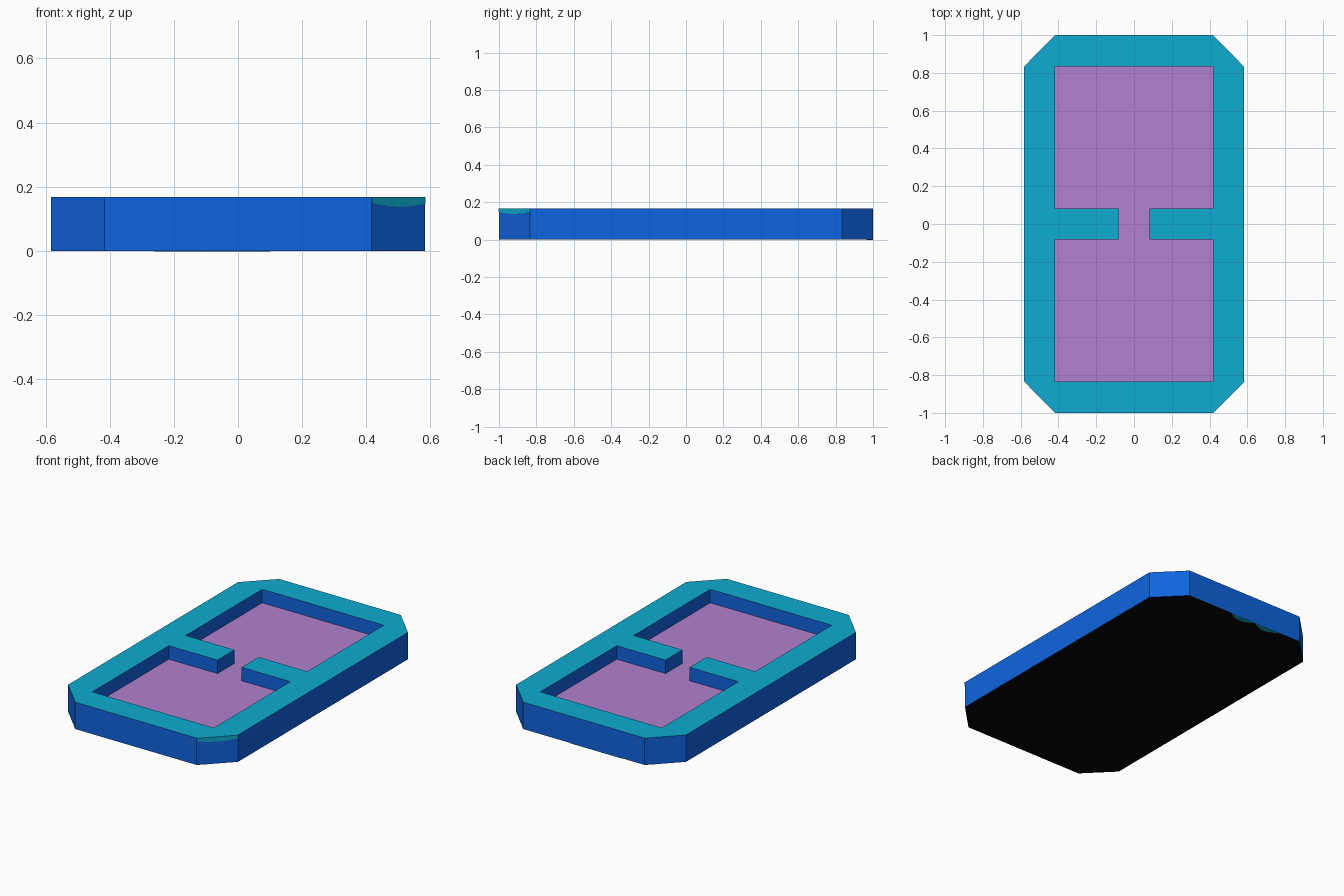
import bpy, bmesh, math
from mathutils import Vector

if "Cube" in bpy.data.objects:
    bpy.data.objects.remove(bpy.data.objects["Cube"])

H, FLOOR = 0.167, 0.083


def srgb(r, g, b):
    f = lambda c: c / 12.92 if c <= 0.04045 else ((c + 0.055) / 1.055) ** 2.4
    return (f(r / 255), f(g / 255), f(b / 255), 1)


def material(name, rgb):
    m = bpy.data.materials.new(name)
    m.diffuse_color = srgb(*rgb)
    m.use_nodes = True
    m.node_tree.nodes["Principled BSDF"].inputs["Base Color"].default_value = m.diffuse_color
    return m


cyan = material("cyan", (15, 171, 209))
blue = material("blue", (15, 100, 224))
purple = material("purple", (178, 129, 207))
black = material("black", (6, 6, 6))


def finish(bm, name, mats):
    bmesh.ops.recalc_face_normals(bm, faces=bm.faces)
    me = bpy.data.meshes.new(name)
    for m in mats:
        me.materials.append(m)
    bm.normal_update()
    bm.to_mesh(me)
    bm.free()
    ob = bpy.data.objects.new(name, me)
    bpy.context.collection.objects.link(ob)
    return ob


def mirrored(quarter):
    # half outline on +x running up in y, then its copy turned by 180 degrees
    return quarter + [(-x, -y) for x, y in quarter]


outer = mirrored([(0.417, -1), (0.583, -0.833), (0.583, 0.833), (0.417, 1)])
inner = mirrored([(0.417, -0.833), (0.417, -0.083), (0.083, -0.083),
                  (0.083, 0.083), (0.417, 0.083), (0.417, 0.833)])

# Tray: chamfered block with a recessed floor and two tabs
bm = bmesh.new()


def loop(points, z):
    return [bm.verts.new((x, y, z)) for x, y in points]


def walls(a, b):
    n = len(a)
    for i in range(n):
        j = (i + 1) % n
        bm.faces.new((a[i], a[j], b[j], b[i]))


base, rim = loop(outer, 0), loop(outer, H)
floor, lip = loop(inner, FLOOR), loop(inner, H)
walls(base, rim)
walls(floor, lip)
bm.faces.new(base)
bm.faces.new(floor)
edges = [e for e in bm.edges if all(v.co.z > H - 0.001 for v in e.verts)]
bmesh.ops.triangle_fill(bm, edges=edges, use_beauty=True, use_dissolve=False)
bmesh.ops.recalc_face_normals(bm, faces=bm.faces)
# colour by height and direction
for f in bm.faces:
    z = f.calc_center_median().z
    if abs(f.normal.z) < 0.5:
        f.material_index = 1
    elif z > H - 0.01:
        f.material_index = 0
    else:
        f.material_index = 2 if z > 0.04 else 3
finish(bm, "tray", [cyan, blue, purple, black])


# Thin curved cyan patches
def patch(name, start, end, down, out, edge, sag, steps=10):
    a, b, down, out = map(Vector, (start, end, down, out))
    pts = [a, b]
    for i in range(steps + 1):
        t = 1 - i / steps
        pts.append(a.lerp(b, t) + down * (edge + sag * math.sin(math.pi * t)))
    if edge == 0:
        pts = pts[:2] + pts[3:-1]
    pm = bmesh.new()
    face = pm.faces.new([pm.verts.new(p) for p in pts])
    ext = bmesh.ops.extrude_face_region(pm, geom=[face])
    for v in ext["geom"]:
        if isinstance(v, bmesh.types.BMVert):
            v.co += out * 0.002
    finish(pm, name, [cyan])


# front right corner patch
patch("corner_patch", (0.417, -1, H), (0.583, -0.833, H),
      (0, 0, -1), (0.707, -0.707, 0), 0.02, 0.01)
# two small patches under the back edge
patch("underside_patch_right", (0.1, 1, 0), (-0.08, 1, 0),
      (0, -1, 0), (0, 0, -1), 0, 0.035)
patch("underside_patch_left", (-0.08, 1, 0), (-0.26, 1, 0),
      (0, -1, 0), (0, 0, -1), 0, 0.035)
